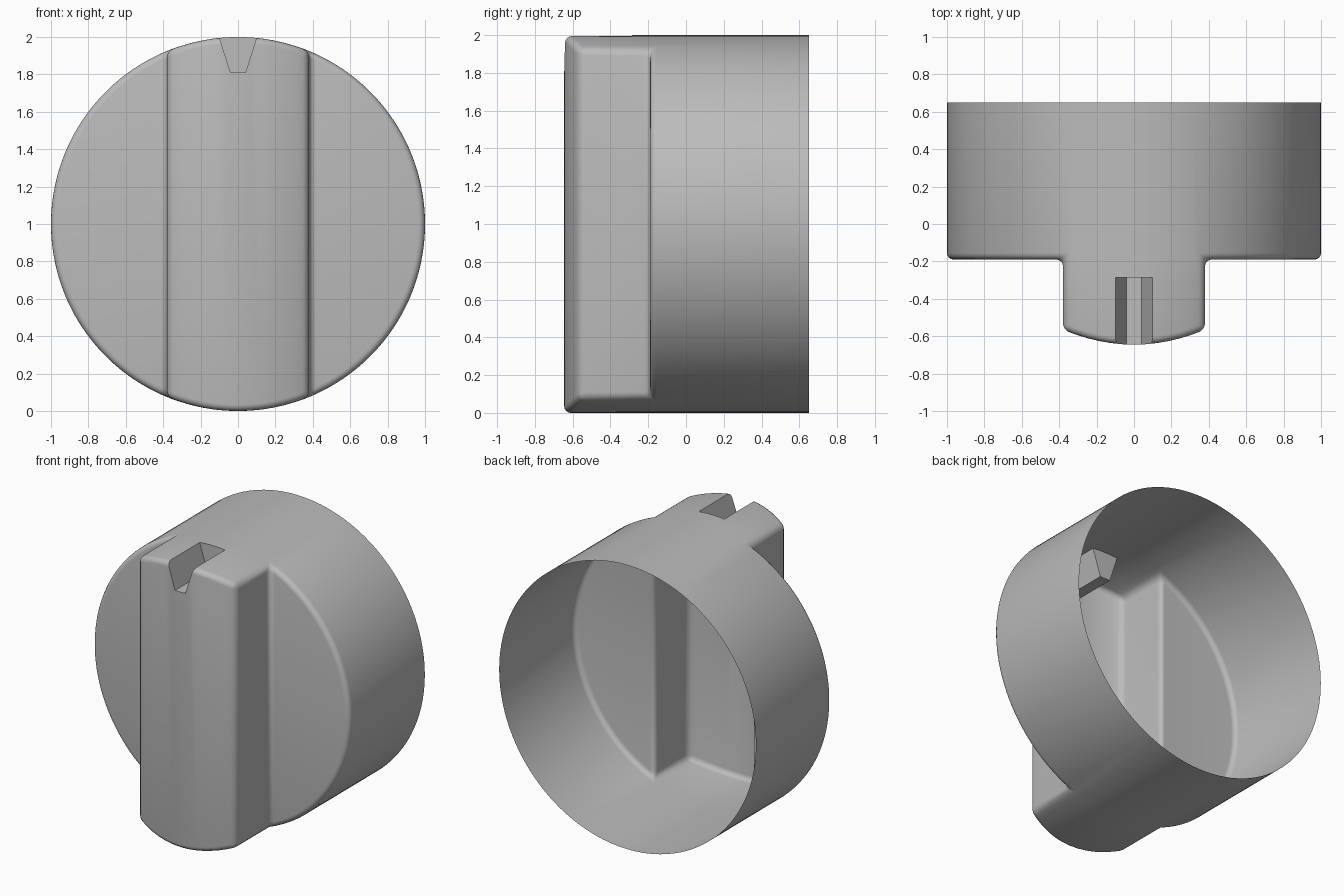
import bpy, bmesh, math

if "Cube" in bpy.data.objects:
    bpy.data.objects.remove(bpy.data.objects["Cube"], do_unlink=True)

BACK, SHOULDER, FRONT = 0.65, -0.19, -0.645
HALF, CROWN, ROUND = 0.38, 0.08, 0.035
STRIPS, SIDE_STEPS = 12, 56


def make_object(name, bm):
    bmesh.ops.recalc_face_normals(bm, faces=bm.faces[:])
    mesh = bpy.data.meshes.new(name)
    bm.to_mesh(mesh)
    bm.free()
    ob = bpy.data.objects.new(name, mesh)
    bpy.context.collection.objects.link(ob)
    return ob


# Outline of the round body: top arc, right arc, bottom arc, left arc
xs = [-HALF + 2 * HALF * i / STRIPS for i in range(STRIPS + 1)]
top = [(x, math.sqrt(1 - x * x)) for x in xs]
a0 = math.acos(HALF)
right = [(math.cos(a), math.sin(a)) for a in
         (a0 - 2 * a0 * i / SIDE_STEPS for i in range(1, SIDE_STEPS))]
half_turn = top + right
outline = half_turn + [(-x, -z) for x, z in half_turn]
n, h = len(outline), len(half_turn)

# Body skirt and the two flat shoulders
bm = bmesh.new()
back = [bm.verts.new((x, BACK, z + 1)) for x, z in outline]
mid = [bm.verts.new((x, SHOULDER, z + 1)) for x, z in outline]
for i in range(n):
    j = (i + 1) % n
    bm.faces.new((back[i], back[j], mid[j], mid[i]))
bm.faces.new(back)
bm.faces.new(mid[STRIPS:h + 1])
bm.faces.new(mid[h + STRIPS:] + mid[:1])

# Raised grip bar with a crowned front
def grip_row(points):
    return [bm.verts.new((x, FRONT + CROWN * (x / HALF) ** 2, z + 1)) for x, z in points]


upper = grip_row(top)
lower = grip_row([(x, -z) for x, z in top])
mid_upper = mid[:STRIPS + 1]
mid_lower = mid[h:h + STRIPS + 1][::-1]
for i in range(STRIPS):
    bm.faces.new((upper[i], upper[i + 1], lower[i + 1], lower[i]))
    bm.faces.new((mid_upper[i], mid_upper[i + 1], upper[i + 1], upper[i]))
    bm.faces.new((mid_lower[i], mid_lower[i + 1], lower[i + 1], lower[i]))
for i in (0, STRIPS):
    bm.faces.new((mid_upper[i], upper[i], lower[i], mid_lower[i]))

# Round every hard edge except the open back rim
bmesh.ops.recalc_face_normals(bm, faces=bm.faces[:])
hard = [e for e in bm.edges if e.calc_face_angle(0) > math.radians(35)
        and min(v.co.y for v in e.verts) < BACK - 0.01]
bmesh.ops.bevel(bm, geom=hard, offset=ROUND, offset_type='OFFSET', segments=4,
                profile=0.5, affect='EDGES', clamp_overlap=False)
knob = make_object("knob_shell", bm)

# Pointer notch cutter: tapered slot with a level floor
bm = bmesh.new()
profile = [(-0.8, 1.81), (-0.285, 1.81), (-0.285, 2.1), (-0.8, 2.1)]
sides = [[bm.verts.new((s * (0.04 + (z - 1.81) * 0.32), y, z)) for y, z in profile]
         for s in (-1, 1)]
for side in sides:
    bm.faces.new(side)
for i in range(4):
    j = (i + 1) % 4
    bm.faces.new((sides[0][i], sides[0][j], sides[1][j], sides[1][i]))
cutter = make_object("notch_cutter", bm)
cutter.hide_render = True

cut = knob.modifiers.new("notch", 'BOOLEAN')
cut.operation = 'DIFFERENCE'
cut.solver = 'EXACT'
cut.object = cutter
bpy.context.view_layer.objects.active = knob
knob.select_set(True)
bpy.ops.object.modifier_apply(modifier=cut.name)
bpy.data.objects.remove(cutter, do_unlink=True)

# Open the back so the knob is a hollow shell
bm = bmesh.new()
bm.from_mesh(knob.data)
lid = [f for f in bm.faces if all(v.co.y > BACK - 0.001 for v in f.verts)]
bmesh.ops.delete(bm, geom=lid, context='FACES')
bm.to_mesh(knob.data)
bm.free()

# Plain grey plastic
grey = bpy.data.materials.new("grey_plastic")
grey.use_nodes = True
colour = (0.5, 0.5, 0.5, 1)
grey.diffuse_color = colour
grey.node_tree.nodes["Principled BSDF"].inputs["Base Color"].default_value = colour
knob.data.materials.clear()
knob.data.materials.append(grey)

bpy.ops.object.select_all(action='DESELECT')
knob.select_set(True)
bpy.ops.object.shade_smooth_by_angle(angle=math.radians(35))
